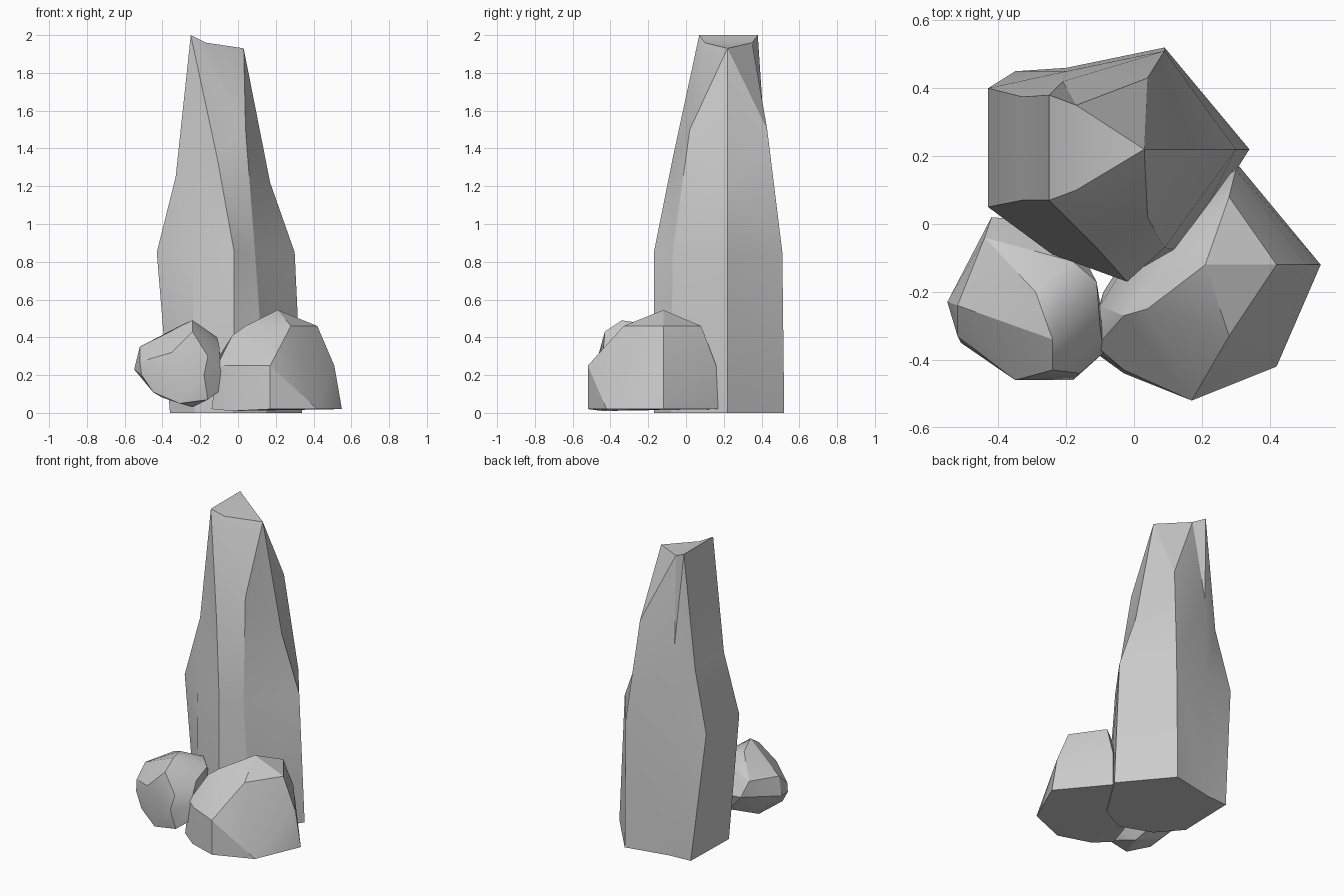
import bpy, bmesh


def finish(bm, name, angle):
    bmesh.ops.remove_doubles(bm, verts=bm.verts, dist=0.0005)
    bmesh.ops.recalc_face_normals(bm, faces=bm.faces)
    mesh = bpy.data.meshes.new(name)
    bm.to_mesh(mesh)
    bm.free()
    obj = bpy.data.objects.new(name, mesh)
    bpy.context.collection.objects.link(obj)
    bpy.ops.object.select_all(action='DESELECT')
    obj.select_set(True)
    bpy.context.view_layer.objects.active = obj
    bpy.ops.object.shade_smooth_by_angle(angle=angle)
    return obj


def hull_rock(name, points):
    bm = bmesh.new()
    for p in points:
        bm.verts.new(p)
    res = bmesh.ops.convex_hull(bm, input=bm.verts)
    loose = [v for v in bm.verts if not v.link_faces]
    bmesh.ops.delete(bm, geom=loose, context='VERTS')
    bmesh.ops.dissolve_limit(bm, angle_limit=0.05, verts=bm.verts, edges=bm.edges)
    return finish(bm, name, 0.45)


# Tall pillar: vertical edge lines around the stone, each foot to tip
peak = (0.03, 0.22, 1.93)
lip_front, lip_back = (-0.25, 0.07, 2.0), (-0.25, 0.38, 2.0)
step_front, step_back = (-0.17, 0.10, 1.96), (-0.17, 0.35, 1.96)
columns = [
    [(-0.36, 0.06, 0), (-0.43, 0.05, 0.85), (-0.33, 0.07, 1.25), lip_front],
    [(-0.23, -0.09, 0), (-0.24, -0.09, 0.85), (-0.23, 0.00, 1.28), lip_front],
    [(-0.02, -0.17, 0), (-0.02, -0.17, 0.85), (-0.11, -0.07, 1.35), lip_front],
    [(0.15, -0.08, 0), (0.09, -0.07, 0.85), (0.04, 0.02, 1.5), step_front],
    [(0.34, 0.22, 0), (0.30, 0.22, 0.85), (0.17, 0.22, 1.22), peak],
    [(0.09, 0.52, 0), (0.09, 0.51, 0.85), (0.04, 0.43, 1.5), step_back],
    [(-0.20, 0.46, 0), (-0.20, 0.45, 0.85), (-0.21, 0.42, 1.4), lip_back],
    [(-0.35, 0.45, 0), (-0.43, 0.40, 0.85), (-0.33, 0.375, 1.25), lip_back],
]
bm = bmesh.new()
grid = [[bm.verts.new(p) for p in col] for col in columns]
for i, col in enumerate(grid):
    nxt = grid[(i + 1) % len(grid)]
    for k in range(3):
        bm.faces.new((col[k], nxt[k], nxt[k + 1], col[k + 1]))
bm.faces.new([col[0] for col in reversed(grid)])
# Sloped, stepped tip
bm.faces.new([grid[i][3] for i in (2, 3, 5, 6)])
bm.faces.new([grid[i][3] for i in (3, 4, 5)])
bmesh.ops.remove_doubles(bm, verts=bm.verts, dist=0.0005)
bmesh.ops.triangulate(bm, faces=bm.faces, quad_method='SHORT_EDGE')
finish(bm, "tall_pillar", 0.45)

# Broad boulder at the front right
hull_rock("broad_boulder", [
    (0.55, -0.12, 0.02), (0.42, -0.42, 0.02), (0.17, -0.52, 0.02),
    (-0.03, -0.44, 0.01), (-0.14, -0.36, 0.02), (-0.09, -0.20, 0.02),
    (0.31, 0.17, 0.02), (0.05, 0.02, 0.02),
    (0.51, -0.12, 0.25), (0.30, -0.40, 0.25), (0.17, -0.52, 0.25),
    (-0.03, -0.43, 0.25), (-0.11, -0.36, 0.25), (-0.10, -0.24, 0.30),
    (0.30, 0.16, 0.25), (0.05, 0.00, 0.25),
    (0.42, -0.12, 0.46), (0.28, -0.33, 0.46), (0.28, 0.08, 0.46),
    (0.04, -0.25, 0.46), (-0.03, -0.27, 0.41), (0.10, -0.10, 0.46),
    (0.21, -0.12, 0.545)])

# Small rounded stone at the front left
hull_rock("small_stone", [
    (-0.55, -0.23, 0.23), (-0.52, -0.33, 0.27), (-0.52, -0.24, 0.35),
    (-0.51, -0.35, 0.20), (-0.35, -0.46, 0.32), (-0.18, -0.46, 0.20),
    (-0.16, -0.44, 0.30), (-0.24, -0.43, 0.43), (-0.24, -0.34, 0.49),
    (-0.29, -0.20, 0.47), (-0.18, -0.11, 0.43), (-0.11, -0.17, 0.40),
    (-0.10, -0.30, 0.36), (-0.09, -0.38, 0.22), (-0.08, -0.36, 0.13),
    (-0.16, -0.43, 0.07), (-0.31, -0.44, 0.05), (-0.45, -0.38, 0.11),
    (-0.24, -0.27, 0.03), (-0.42, 0.02, 0.28), (-0.44, -0.04, 0.37),
    (-0.30, -0.03, 0.15), (-0.20, 0.00, 0.25), (-0.40, -0.20, 0.08)])
